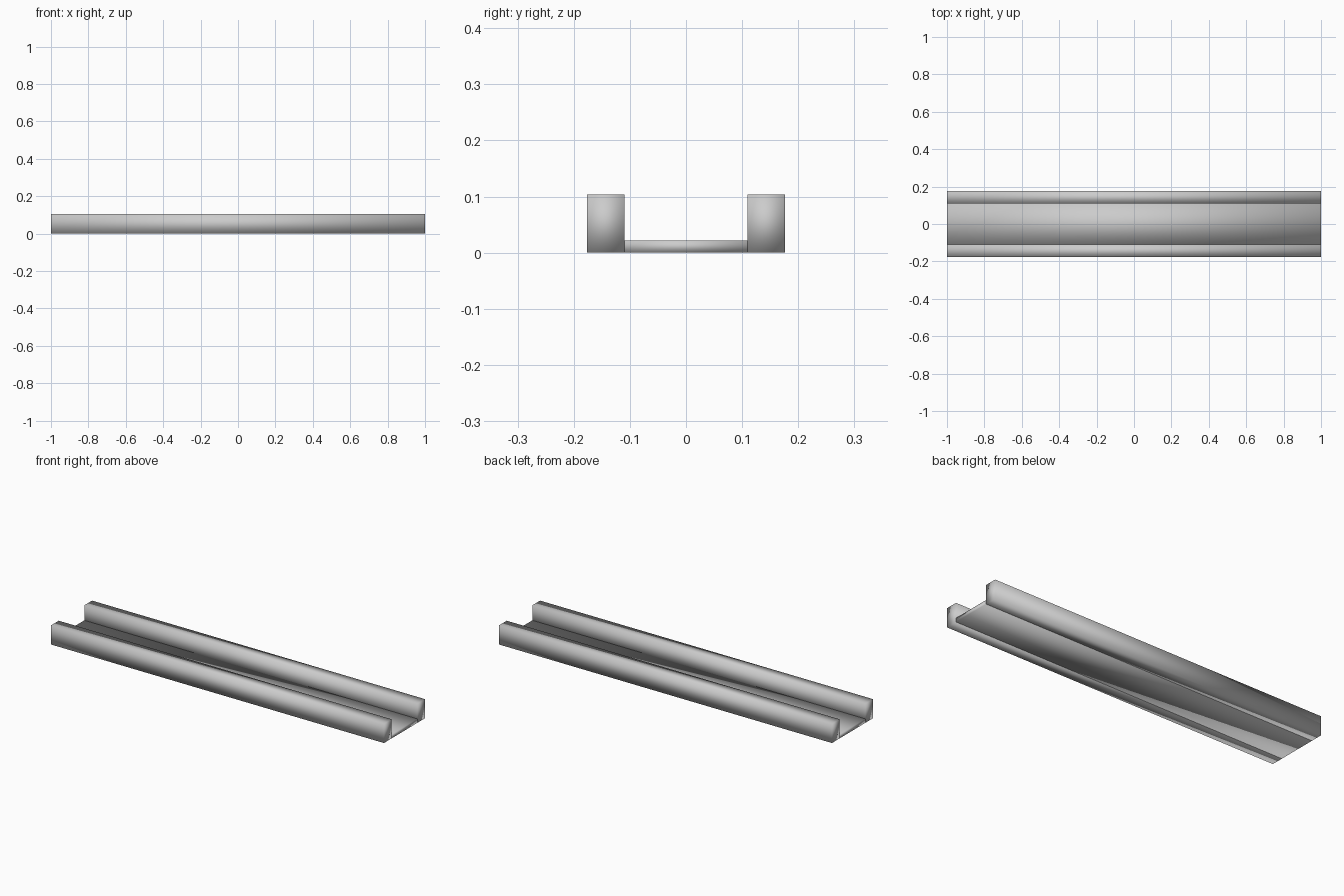
import bpy

# Remove the default object
cube = bpy.data.objects.get("Cube")
if cube:
    bpy.data.objects.remove(cube, do_unlink=True)

# One plain grey for the whole channel
grey = bpy.data.materials.new("plain_grey")
grey.use_nodes = True
colour = (0.6, 0.6, 0.6, 1)
grey.diffuse_color = colour
grey.node_tree.nodes["Principled BSDF"].inputs["Base Color"].default_value = colour

LENGTH = 2.0
OUTER, INNER = 0.176, 0.11
RAIL_HEIGHT, FLOOR_HEIGHT = 0.104, 0.022


def smooth_bar(name, y, width, height):
    """Full-length bar standing on the ground, shaded smooth all over."""
    bpy.ops.mesh.primitive_cube_add(size=1, location=(0, y, height / 2))
    bar = bpy.context.object
    bar.name = name
    bar.scale = (LENGTH, width, height)
    bpy.ops.object.transform_apply(location=False, rotation=False, scale=True)
    bpy.ops.object.shade_smooth()
    bar.data.materials.append(grey)
    return bar


# Floor strip between two raised side rails
smooth_bar("floor", 0, 2 * INNER, FLOOR_HEIGHT)
for name, side in (("front_rail", -1), ("back_rail", 1)):
    smooth_bar(name, side * (OUTER + INNER) / 2, OUTER - INNER, RAIL_HEIGHT)
